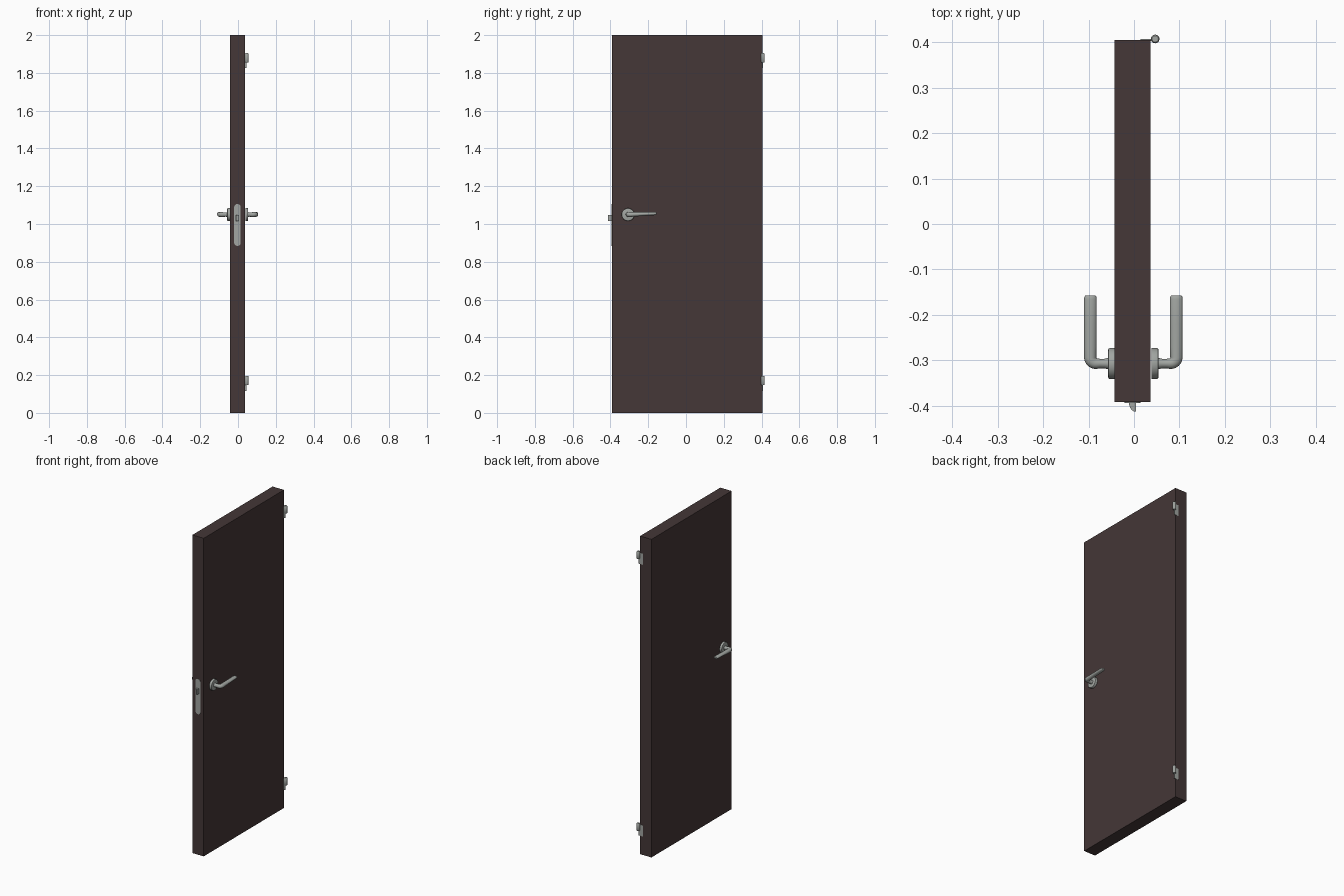
import bpy, bmesh, math
from mathutils import Vector

if "Cube" in bpy.data.objects:
    bpy.data.objects.remove(bpy.data.objects["Cube"])


def material(name, rgb):
    m = bpy.data.materials.new(name)
    m.diffuse_color = (*rgb, 1)
    m.use_nodes = True
    m.node_tree.nodes["Principled BSDF"].inputs["Base Color"].default_value = m.diffuse_color
    return m


WOOD = material("dark brown", (0.058, 0.038, 0.038))
METAL = material("satin steel", (0.36, 0.38, 0.36))
DARK = material("dark steel", (0.15, 0.16, 0.155))


def finish(name, bm, mat, smooth=True):
    bmesh.ops.recalc_face_normals(bm, faces=bm.faces)
    me = bpy.data.meshes.new(name)
    bm.to_mesh(me)
    bm.free()
    me.materials.append(mat)
    ob = bpy.data.objects.new(name, me)
    bpy.context.collection.objects.link(ob)
    if smooth:
        bpy.ops.object.select_all(action='DESELECT')
        ob.select_set(True)
        bpy.context.view_layer.objects.active = ob
        bpy.ops.object.shade_smooth_by_angle(angle=math.radians(40))
    return ob


def loft(name, rings, mat):
    """Skin closed rings of points and cap both ends."""
    bm = bmesh.new()
    rows = [[bm.verts.new(p) for p in r] for r in rings]
    n = len(rows[0])
    for a, b in zip(rows, rows[1:]):
        for i in range(n):
            bm.faces.new((a[i], a[(i + 1) % n], b[(i + 1) % n], b[i]))
    bm.faces.new(rows[0][::-1])
    bm.faces.new(rows[-1])
    return finish(name, bm, mat)


def ring(c, u, v, ru, rv, n=24):
    return [Vector(c) + Vector(u) * ru * math.cos(2 * math.pi * i / n)
            + Vector(v) * rv * math.sin(2 * math.pi * i / n) for i in range(n)]


def box(name, lo, hi, mat):
    bm = bmesh.new()
    bmesh.ops.create_cube(bm, size=1)
    for v in bm.verts:
        v.co = [lo[k] + (v.co[k] + 0.5) * (hi[k] - lo[k]) for k in range(3)]
    return finish(name, bm, mat, False)


# door slab
box("door_panel", (-0.043, -0.392, 0), (0.036, 0.405, 2), WOOD)

# handles on both faces, mirrored about MX
MX, HY, HZ = -0.0015, -0.307, 1.05
Y, Z = (0, 1, 0), (0, 0, 1)
for side, label in ((1, "right"), (-1, "left")):
    def fx(d):
        return MX + side * d
    # round rosette with softened rim
    loft(label + "_rosette", [ring((fx(d), HY, HZ), Y, Z, r, r, 40) for d, r in
         ((0.0405, 0.034), (0.052, 0.034), (0.0545, 0.033), (0.0555, 0.030))], METAL)
    # neck, elbow and flattened lever: distance, y, z, in-plane radius, vertical radius, turn
    path = [(0.055, HY, HZ, 0.0125, 0.0125, 0), (0.064, HY, HZ, 0.0105, 0.0115, 0),
            (0.074, HY, HZ, 0.0105, 0.012, 0), (0.081, HY, HZ, 0.0118, 0.0125, 0)]
    for k in range(1, 7):
        t = math.radians(15 * k)
        path.append((0.081 + 0.0135 * math.sin(t), HY + 0.0135 * (1 - math.cos(t)), HZ,
                     0.0118 + 0.0022 * k / 6, 0.0125, 15 * k))
    path += [(0.0945, -0.27, HZ + 0.001, 0.014, 0.0115, 90),
             (0.0945, -0.22, HZ + 0.003, 0.014, 0.0095, 90),
             (0.0945, -0.165, HZ + 0.005, 0.014, 0.0085, 90),
             (0.0945, -0.160, HZ + 0.005, 0.0132, 0.0075, 90),
             (0.0945, -0.157, HZ + 0.005, 0.0105, 0.0055, 90)]
    rings = []
    for d, y, z, ru, rv, a in path:
        a = math.radians(a)
        rings.append(ring((fx(d), y, z), (-side * math.sin(a), math.cos(a), 0), Z, ru, rv))
    loft(label + "_lever", rings, METAL)

# lock faceplate with rounded ends on the front edge
CX, R = -0.003, 0.0175
outline = []
for cz, start in ((1.106 - R, 0), (0.884 + R, 180)):
    for i in range(13):
        a = math.radians(start + 15 * i)
        outline.append((CX + R * math.cos(a), cz + R * math.sin(a)))
loft("lock_faceplate", [[(x, y, z) for x, z in outline] for y in (-0.388, -0.3935)], METAL)

# sprung latch with one curved side
wedge = [(0.004, -0.388), (0.004, -0.413)]
for i in range(1, 9):
    a = math.radians(90 * i / 8)
    wedge.append((0.004 - 0.015 * math.sin(a), -0.393 - 0.020 * math.cos(a)))
wedge.append((-0.011, -0.388))
loft("latch", [[(x, y, z) for x, y in wedge] for z in (1.015, 1.047)], METAL)
# dark seam around the latch opening
box("latch_opening", (-0.0125, -0.3938, 1.0135), (0.0055, -0.390, 1.0485), DARK)

# hinges: leaf plate on the back edge and barrel beside it
for z0, label in ((0.116, "lower"), (1.825, "upper")):
    box(label + "_hinge_leaf", (0.014, 0.403, z0), (0.046, 0.4065, z0 + 0.07), METAL)
    X = (1, 0, 0)
    loft(label + "_hinge_barrel", [ring((0.0465, 0.407, z0 + z), X, Y, r, r) for z, r in
         ((0.031, 0.008), (0.033, 0.0095), (0.076, 0.0095), (0.079, 0.007))], METAL)
